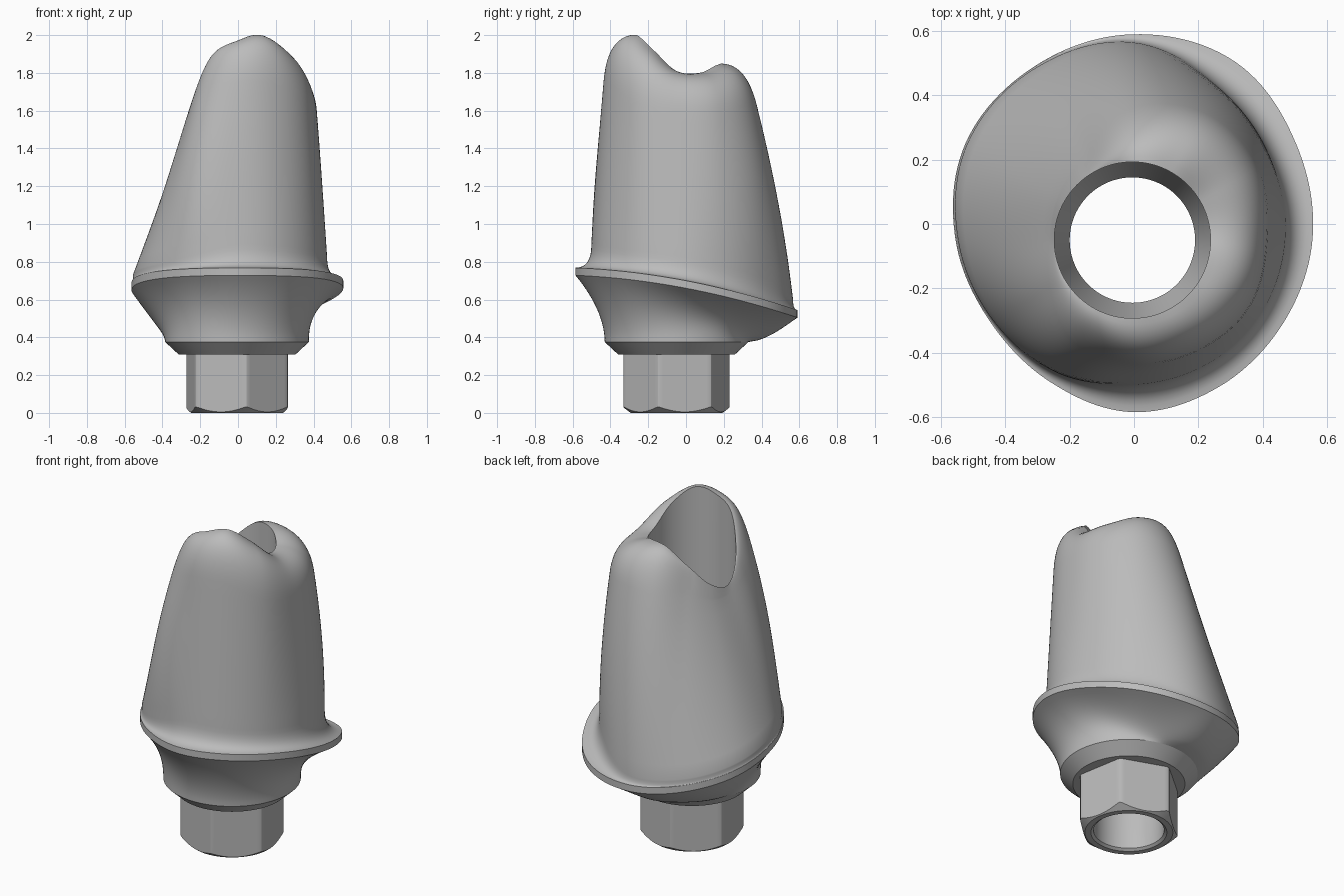
import bpy
import bmesh
from math import cos, sin, pi, radians

cube = bpy.data.objects.get("Cube")
if cube:
    bpy.data.objects.remove(cube, do_unlink=True)

SEGMENTS = 144
AXIS_X, AXIS_Y = -0.005, -0.05      # axis of the screw bore
BORE, CHANNEL = 0.243, 0.195

metal = bpy.data.materials.new("grey_metal")
metal.use_nodes = True
grey = (0.5, 0.5, 0.5, 1)
metal.diffuse_color = grey
metal.node_tree.nodes["Principled BSDF"].inputs["Base Color"].default_value = grey


def around(values):
    """Smooth closed interpolation of values given at equal steps round the axis."""
    count = len(values)

    def sample(angle):
        place = (angle / (2 * pi) * count) % count
        i = int(place)
        t = place - i
        a, b, c, d = (values[(i + k) % count] for k in (-1, 0, 1, 2))
        return b + t * ((c - a) + t * ((2 * a - 5 * b + 4 * c - d)
                                       + t * (3 * (b - c) + d - a))) / 2
    return sample


# Shape round the axis, every 30 degrees starting at +x
margin_radius = around([.56, .59, .64, .64, .62, .6, .55, .51, .51, .535, .53, .535])
base_radius = around([.475, .5, .545, .615, .614, .594, .542, .5, .475, .45, .45, .46])
wall_bow = around([0, .01, .022, .025, .015, 0, 0, .02, .03, .005, 0, 0])
shoulder_radius = around([.42, .45, .455, .41, .31, .27, .26, .295, .365, .385, .4, .42])
shoulder_height = around([1.6, 1.6, 1.63, 1.62, 1.58, 1.53, 1.53, 1.6, 1.68, 1.75, 1.74, 1.64])
rim_height = around([1.81, 1.8, 1.84, 1.84, 1.74, 1.62, 1.58, 1.7, 1.9, 1.97, 2, 1.92])
flare_power = around([2.5, 3, 2, .7, .6, .8, 1.4, 2.2, 2.3, 1.9, 1.7, 1.9])


def margin_height(angle):
    y = AXIS_Y + margin_radius(angle) * sin(angle)
    return 0.7 - 0.19 * y - 0.125 * y * y


def hexagon(angle):
    turn = (angle - radians(40)) % (pi / 3) - pi / 6
    return min(0.285, 0.25 / cos(turn))


# Each profile lists (radius, height) from start to end at one angle
def hex_profile(angle):
    r = hexagon(angle)
    inner = 0.243
    return [(CHANNEL, 0.012), (0.21, 0), (inner, 0), (r, (r - inner) * 0.75), (r, 0.31)]


def cone_profile(angle):
    return [(hexagon(angle), 0.31), (0.31, 0.31), (0.38, 0.375)]


def flare_profile(angle):
    edge, top, power = margin_radius(angle), margin_height(angle) - 0.04, flare_power(angle)
    steps = [k / 14 for k in range(15)]
    return [(0.38 + (edge - 0.38) * s ** power, 0.375 + (top - 0.375) * s) for s in steps]


def band_profile(angle):
    r, z = margin_radius(angle), margin_height(angle)
    return [(r, z - 0.04), (r, z)]


def post_profile(angle):
    edge, low = margin_radius(angle), margin_height(angle)
    base, rs, zs = base_radius(angle), shoulder_radius(angle), shoulder_height(angle)
    rim, bow = rim_height(angle), 4 * wall_bow(angle)
    rise = 0.03 + 1.1 * (edge - base)
    wall = zs - low - rise
    points = []
    # concave fillet above the margin
    for k in range(8):
        s = k / 8
        points.append((edge + (base - edge) * (1 - (1 - s) ** 2), low + rise * s * s))
    # tapered, slightly bowed wall
    for k in range(12):
        s = k / 12
        points.append((base + (rs - base) * s + bow * s * (1 - s), low + rise + wall * s))
    # rounded shoulder, continuing the wall and ending at the bore
    slope = (rs - base - bow) / wall
    corner = max(BORE, rs + slope * (rim - zs))
    for k in range(13):
        s = k / 12
        a, b, c = (1 - s) ** 2, 2 * s * (1 - s), s * s
        points.append((a * rs + b * corner + c * BORE, a * zs + (b + c) * rim))
    return points


def bore_profile(angle):
    return [(BORE, rim_height(angle)), (BORE, 1.1), (BORE, 0.6),
            (CHANNEL, 0.5), (CHANNEL, 0.012)]


def loft(name, profile):
    """Sweep an angle-dependent profile round the bore axis."""
    bm = bmesh.new()
    columns = []
    for i in range(SEGMENTS):
        angle = 2 * pi * i / SEGMENTS
        columns.append([bm.verts.new((AXIS_X + r * cos(angle), AXIS_Y + r * sin(angle), z))
                        for r, z in profile(angle)])
    for i, column in enumerate(columns):
        following = columns[(i + 1) % SEGMENTS]
        for j in range(len(column) - 1):
            bm.faces.new((column[j], following[j], following[j + 1], column[j + 1]))
    mesh = bpy.data.meshes.new(name)
    bm.to_mesh(mesh)
    bm.free()
    mesh.materials.append(metal)
    part = bpy.data.objects.new(name, mesh)
    bpy.context.collection.objects.link(part)
    bpy.ops.object.select_all(action='DESELECT')
    part.select_set(True)
    bpy.context.view_layer.objects.active = part
    bpy.ops.object.shade_smooth_by_angle(angle=radians(28))


for part_name, part_profile in (("hex_base", hex_profile), ("seat_cone", cone_profile),
                                ("flared_collar", flare_profile), ("margin_band", band_profile),
                                ("angled_post", post_profile), ("screw_bore", bore_profile)):
    loft(part_name, part_profile)
